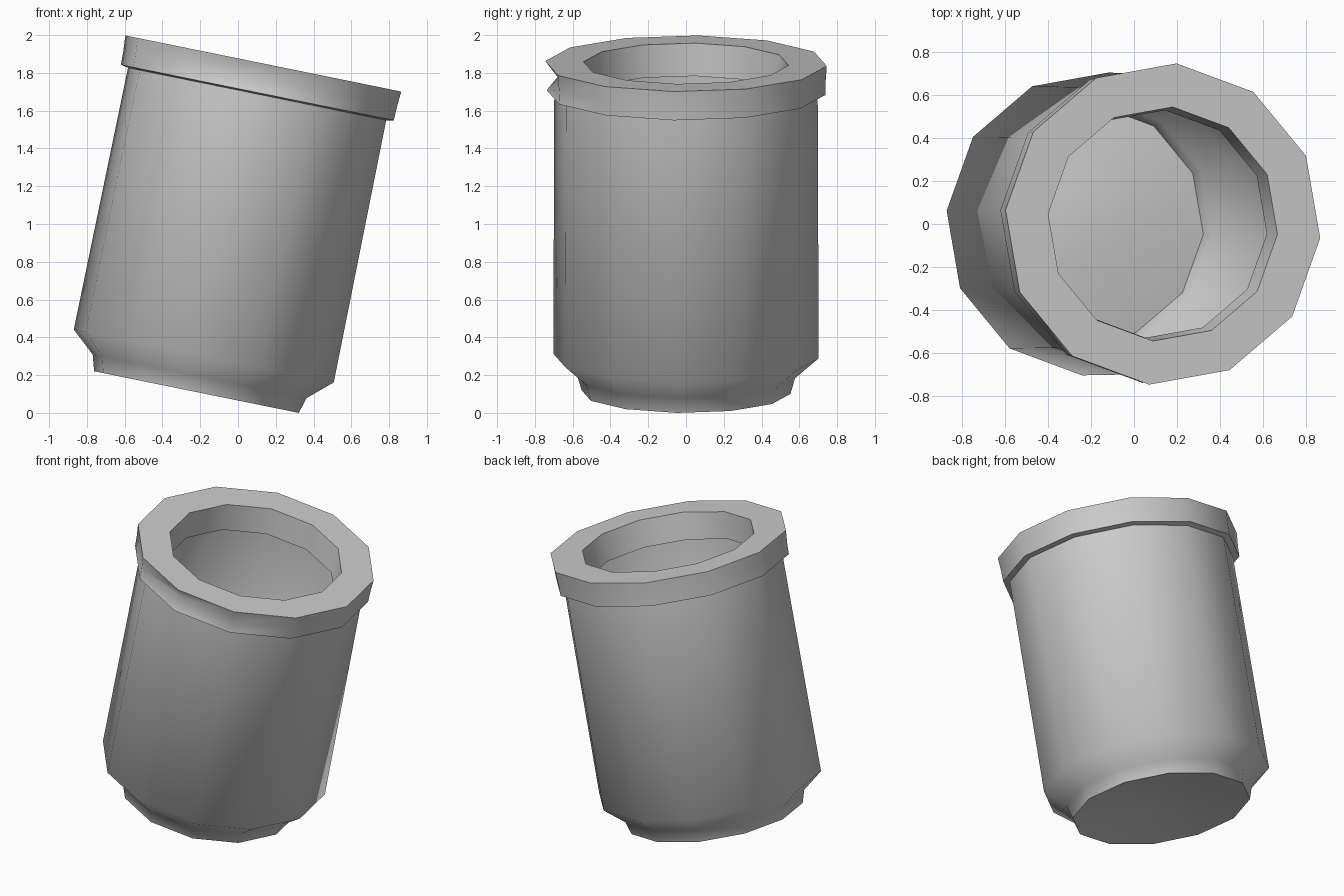
import bpy, bmesh, math
from mathutils import Matrix

cube = bpy.data.objects.get("Cube")
if cube:
    bpy.data.objects.remove(cube, do_unlink=True)

SIDES = 12
TURN = math.radians(-5)
TILT = math.radians(11.5)

# One plain clay-grey material
grey = bpy.data.materials.new("plain grey")
grey.use_nodes = True
colour = (0.6, 0.6, 0.6, 1)
grey.diffuse_color = colour
grey.node_tree.nodes["Principled BSDF"].inputs["Base Color"].default_value = colour

# Thin-walled cup profile as (radius, height), ending in a lip that hangs inside
base = [(0.19, 0.06), (0.555, 0)]
wall = [(0.58, 0.085), (0.705, 0.195), (0.70, 1.61)]
rim = [(0.74, 1.618), (0.742, 1.69), (0.748, 1.775)]
lip = [(0.545, 1.775), (0.53, 1.6)]
profile = base + wall + rim + lip

bm = bmesh.new()
rings = []
for radius, height in profile:
    ring = []
    for i in range(SIDES):
        a = TURN + math.tau * i / SIDES
        ring.append(bm.verts.new((radius * math.cos(a), radius * math.sin(a), height)))
    rings.append(ring)
for low, high in zip(rings, rings[1:]):
    for i in range(SIDES):
        j = (i + 1) % SIDES
        bm.faces.new((low[i], low[j], high[j], high[i]))
bm.faces.new(rings[0][::-1])

# Small chip in the front of the rim
chip = rings[len(base) + len(wall) + 1][9]
chip.co.xy *= 0.92

# Lean the cup to its left, resting on the edge of its foot
bm.transform(Matrix.Translation((-0.22, 0, 0.12)) @ Matrix.Rotation(TILT, 4, "Y"))
lowest = min(v.co.z for v in bm.verts)
bmesh.ops.translate(bm, verts=bm.verts[:], vec=(0, 0, -lowest))

mesh = bpy.data.meshes.new("leaning_cup")
bm.to_mesh(mesh)
bm.free()
mesh.materials.append(grey)
cup = bpy.data.objects.new("leaning_cup", mesh)
bpy.context.collection.objects.link(cup)

bpy.ops.object.select_all(action="DESELECT")
cup.select_set(True)
bpy.context.view_layer.objects.active = cup
bpy.ops.object.shade_smooth_by_angle(angle=math.radians(62))
